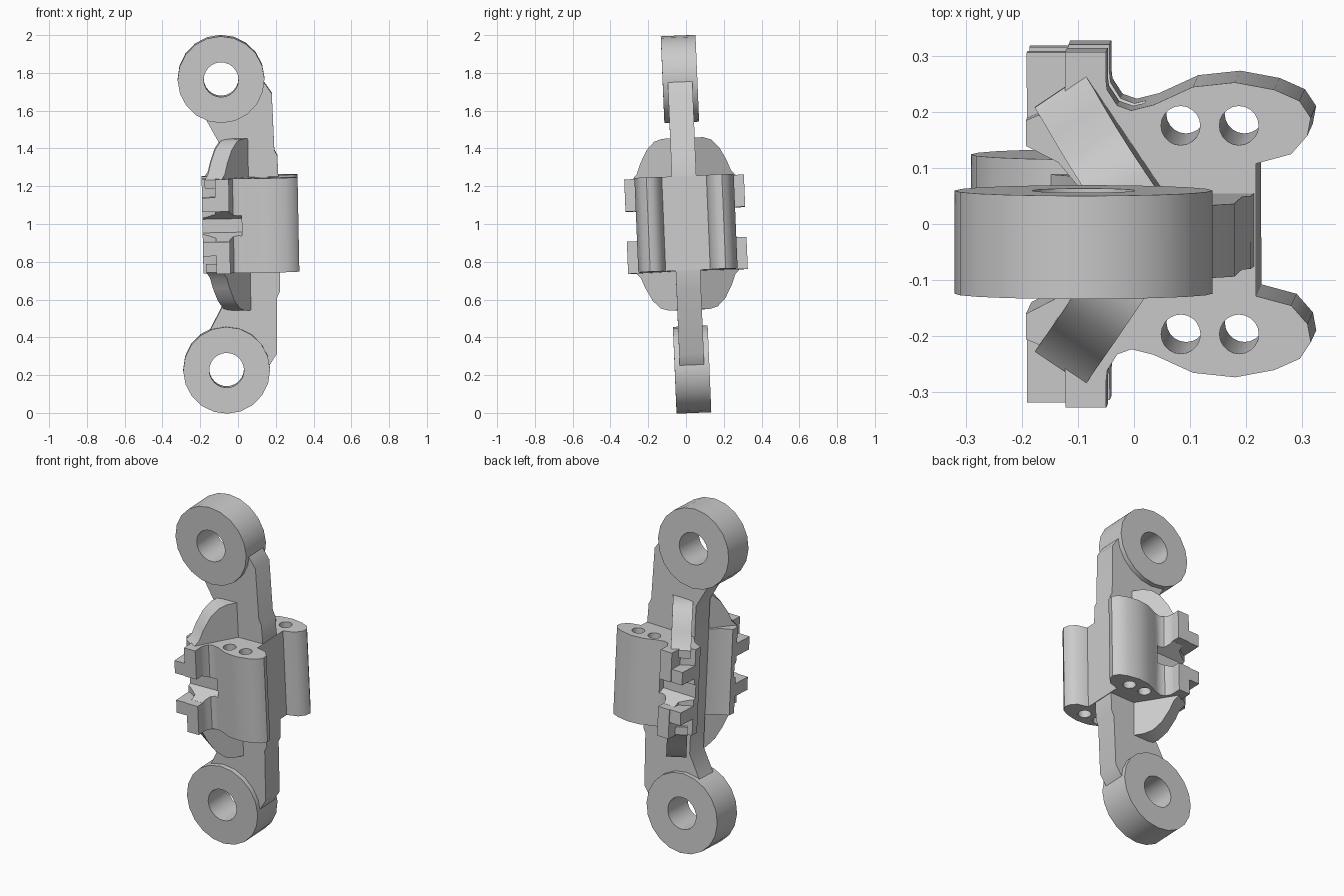
import bpy, bmesh
from math import radians, sin, cos, pi
from mathutils import Matrix, Vector

cube = bpy.data.objects.get("Cube")
if cube:
    bpy.data.objects.remove(cube, do_unlink=True)

steel = bpy.data.materials.new("plain_grey")
steel.use_nodes = True
GREY = (0.6, 0.6, 0.6, 1)
steel.diffuse_color = GREY
steel.node_tree.nodes["Principled BSDF"].inputs["Base Color"].default_value = GREY

# The whole linkage leans slightly about its middle
LEAN = (Matrix.Translation((0, 0, 1)) @ Matrix.Rotation(radians(-1.1), 4, 'Y')
        @ Matrix.Rotation(radians(2.4), 4, 'X'))
parts = []


def prism(name, points, direction):
    """Extrude a closed 3D outline along a direction."""
    bm = bmesh.new()
    face = bm.faces.new([bm.verts.new(p) for p in points])
    ext = bmesh.ops.extrude_face_region(bm, geom=[face])
    moved = [v for v in ext["geom"] if isinstance(v, bmesh.types.BMVert)]
    bmesh.ops.translate(bm, verts=moved, vec=Vector(direction))
    bmesh.ops.recalc_face_normals(bm, faces=bm.faces)
    me = bpy.data.meshes.new(name)
    bm.to_mesh(me)
    bm.free()
    me.materials.append(steel)
    ob = bpy.data.objects.new(name, me)
    bpy.context.collection.objects.link(ob)
    return ob


def box(name, x, y, z):
    outline = [(x[0], y[0], z[0]), (x[1], y[0], z[0]), (x[1], y[1], z[0]), (x[0], y[1], z[0])]
    return prism(name, outline, (0, 0, z[1] - z[0]))


def rod(name, centre, radius, direction, sides):
    """Cylinder along y or z, starting at centre."""
    cx, cy, cz = centre
    ring = [(radius * cos(2 * pi * i / sides), radius * sin(2 * pi * i / sides))
            for i in range(sides)]
    if direction[1]:
        pts = [(cx + a, cy, cz + b) for a, b in ring]
    else:
        pts = [(cx + a, cy + b, cz) for a, b in ring]
    return prism(name, pts, direction)


def cut(ob, cutters):
    for c in cutters:
        c.hide_render = True
        mod = ob.modifiers.new("cut", 'BOOLEAN')
        mod.operation = 'DIFFERENCE'
        mod.solver = 'EXACT'
        mod.object = c
    dg = bpy.context.evaluated_depsgraph_get()
    me = bpy.data.meshes.new_from_object(ob.evaluated_get(dg))
    ob.modifiers.clear()
    ob.data = me
    for c in cutters:
        bpy.data.objects.remove(c, do_unlink=True)


# End eyes with through holes
for label, s in (("upper", 1), ("lower", -1)):
    eye = rod(label + "_eye", (-0.075, -0.092, 0.77 * s), 0.23, (0, 0.184, 0), 20)
    cut(eye, [rod("bore", (-0.075, -0.3, 0.77 * s), 0.092, (0, 0.6, 0), 24)])
    parts.append(eye)

# Central web joining the eyes, cleared around both bores
half = [(0.22, 0.2), (0.215, 0.36), (0.2, 0.39), (0.192, 0.69), (0.145, 0.76),
        (0, 0.62), (-0.165, 0.57), (-0.09, 0.43)]
outline = [(x, -0.065, z) for x, z in half] + [(x, -0.065, -z) for x, z in reversed(half)]
web = prism("web", outline, (0, 0.13, 0))
cut(web, [rod("bore", (-0.075, -0.3, 0.77 * s), 0.12, (0, 0.6, 0), 24) for s in (1, -1)])
parts.append(web)

# Clamp body: rounded lobes each side of a middle channel
half = [(0.222, 0.118), (0.285, 0.135), (0.314, 0.168), (0.32, 0.2), (0.3, 0.23),
        (0.255, 0.25), (0.185, 0.263), (0.11, 0.255), (0.04, 0.223), (0, 0.213),
        (-0.025, 0.222), (-0.043, 0.25), (-0.045, 0.268), (-0.118, 0.268),
        (-0.118, 0.235), (-0.165, 0.205), (-0.188, 0.195), (-0.188, 0.15),
        (-0.13, 0.12), (-0.08, 0.06)]
outline = [(x, y, -0.25) for x, y in half] + [(x, -y, -0.25) for x, y in reversed(half)]
body = prism("clamp_body", outline, (0, 0, 0.5))
cutters = []
for s in (1, -1):
    for x in (0.088, 0.192):
        cutters.append(rod("pin_hole", (x, 0.186 * s, -0.4), 0.035, (0, 0, 0.8), 20))
    # Slot with sloping roof and floor
    slot = [(-0.3, 0.33 * s, -0.11), (-0.3, 0.33 * s, 0.11),
            (-0.3, 0.18 * s, 0.036), (-0.3, 0.18 * s, -0.036)]
    cutters.append(prism("slot", slot, (0.32, 0, 0)))
cut(body, cutters)
parts.append(body)

# Arch profile of a fin: distance outward, height
arch = [(-0.07, 0.455), (0.035, 0.455), (0.085, 0.442), (0.135, 0.4),
        (0.18, 0.33), (0.205, 0.275), (0.238, 0.245)]
for side, s in (("left", 1), ("right", -1)):
    # above and below the clamp body
    for label, k in (("upper", 1), ("lower", -1)):
        # Diagonal arched fin
        pts = [(0.05 - 0.56 * t, s * (0.08 + 0.83 * t), k * z)
               for t, z in arch + [(0.238, 0.2), (-0.07, 0.2)]]
        parts.append(prism(f"{label}_{side}_fin", pts, (-0.089, -0.06 * s, 0)))
        # Stepped clip tabs
        zs = sorted((0.08 * k, 0.25 * k))
        ys = sorted((0.24 * s, 0.317 * s))
        parts.append(box(f"{label}_{side}_tab", (-0.118, -0.045), ys, zs))
        zs = sorted((0.08 * k, 0.155 * k))
        ys = sorted((0.18 * s, 0.312 * s))
        parts.append(box(f"{label}_{side}_tab_step", (-0.188, -0.11), ys, zs))

bpy.ops.object.select_all(action='DESELECT')
for ob in parts:
    ob.data.transform(LEAN)
    ob.select_set(True)
bpy.context.view_layer.objects.active = parts[0]
bpy.ops.object.shade_smooth_by_angle(angle=radians(35))
